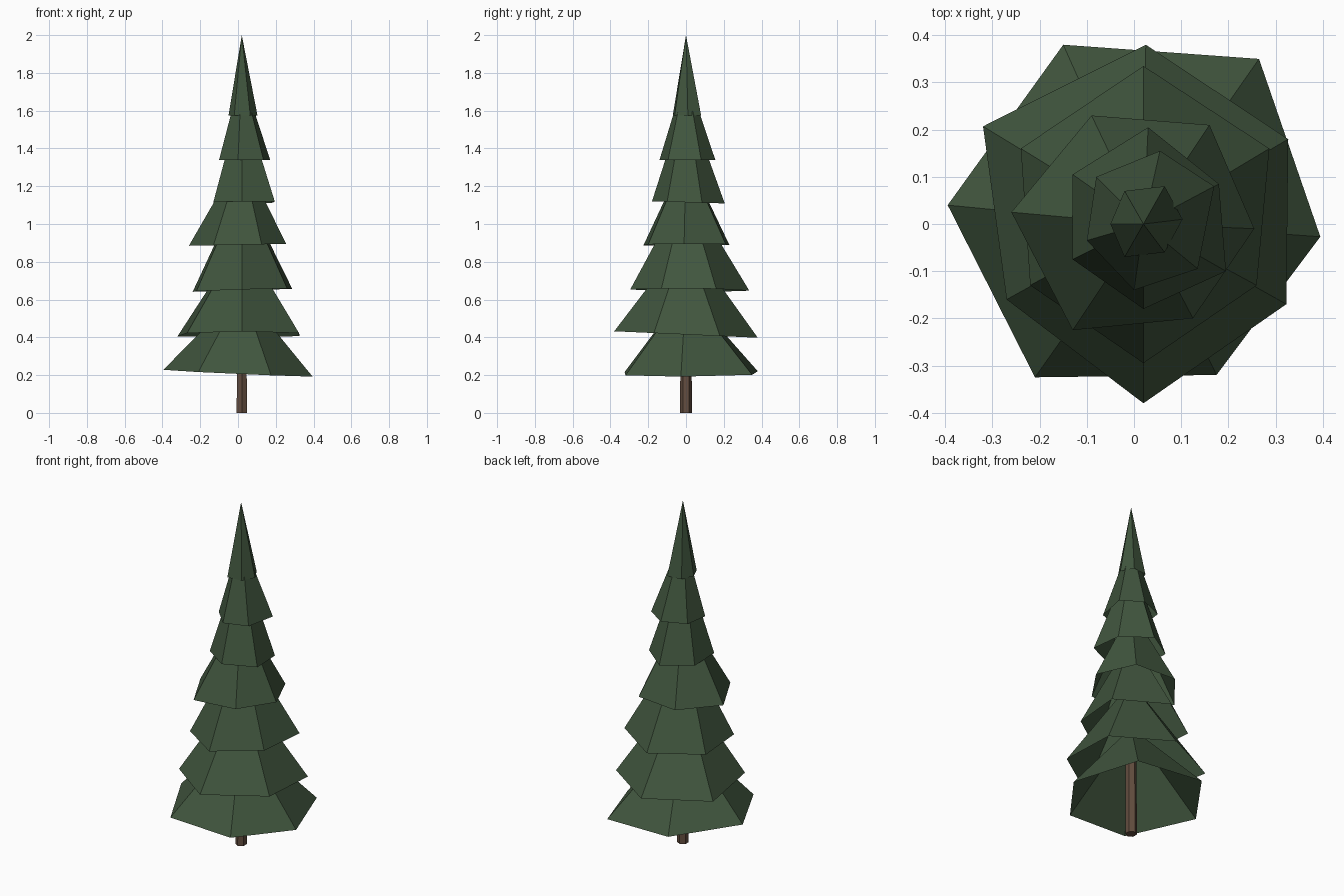
import bpy
import bmesh
from mathutils import Vector

cube = bpy.data.objects.get("Cube")
if cube:
    bpy.data.objects.remove(cube, do_unlink=True)

AXIS_X = 0.02  # the trunk line sits slightly off centre


def make_material(name, colour):
    material = bpy.data.materials.new(name)
    material.use_nodes = True
    material.diffuse_color = colour
    shader = material.node_tree.nodes["Principled BSDF"]
    shader.inputs["Base Color"].default_value = colour
    shader.inputs["Roughness"].default_value = 0.9
    return material


def add_object(name, bm, material):
    mesh = bpy.data.meshes.new(name)
    bm.to_mesh(mesh)
    bm.free()
    mesh.materials.append(material)
    part = bpy.data.objects.new(name, mesh)
    bpy.context.collection.objects.link(part)
    return part


def make_tier(name, rim_height, tip_height, tilt, outline, material):
    """Open six-sided cone with an uneven, slightly tilted rim (outline in centimetres)."""
    bm = bmesh.new()
    tip = bm.verts.new((AXIS_X, 0, tip_height))
    rim = []
    for px, py in outline:
        x, y = px / 100, py / 100
        rim.append(bm.verts.new((x, y, rim_height + tilt[0] * x + tilt[1] * y)))
    # The outline runs clockwise from above, so each face is wound backwards along it
    for current, following in zip(rim, rim[1:] + rim[:1]):
        bm.faces.new((following, current, tip))
    return add_object(name, bm, material)


needle_green = make_material("needle green", (0.052, 0.092, 0.048, 1))
bark_brown = make_material("bark brown", (0.125, 0.075, 0.05, 1))

# Foliage tiers from bottom to top: rim height, tip height, rim tilt, rim outline
tiers = {
    "lowest_branches": (0.21, 0.65, (-0.045, 0.01), (
        (-39.5, 4), (-15, 38), (26.5, 35), (39.5, -2.7), (17.5, -32), (-21, -32.5))),
    "second_branches": (0.415, 0.93, (0, -0.045), (
        (2.5, 38), (32.7, 18), (32.3, -17), (2, -38), (-27, -16), (-32, 20.7))),
    "third_branches": (0.65, 1.2, (0.03, -0.01), (
        (2, 33.5), (28.7, 16), (26, -13), (2, -29.5), (-22, -13), (-24, 16))),
    "fourth_branches": (0.89, 1.37, (0.02, 0), (
        (-26, 2.5), (-9, 23), (16, 21), (25.5, -1), (12.5, -20), (-13, -22.5))),
    "fifth_branches": (1.115, 1.68, (0, -0.03), (
        (3, 20.5), (18, 8.5), (19.5, -10), (2, -18), (-13, -7.5), (-13, 10.5))),
    "sixth_branches": (1.34, 1.8, (0, 0), (
        (5.5, 15.5), (17, 8), (13.5, -9.5), (0, -14), (-10, -3.5), (-8, 10))),
    "treetop": (1.575, 2, (0, 0), (
        (-5, 0), (-2, 7), (6.5, 8), (10.3, 1), (6.5, -6), (-2, -7))),
}
for tier_name, (rim_z, tip_z, tilt, outline) in tiers.items():
    make_tier(tier_name, rim_z, tip_z, tilt, outline, needle_green)

# Trunk, rising into the foliage
TRUNK_HEIGHT = 0.6
bm = bmesh.new()
bmesh.ops.create_cone(bm, cap_ends=True, segments=6, radius1=0.031, radius2=0.029, depth=TRUNK_HEIGHT)
bmesh.ops.translate(bm, verts=bm.verts, vec=Vector((AXIS_X, 0, TRUNK_HEIGHT / 2)))
add_object("trunk", bm, bark_brown)
